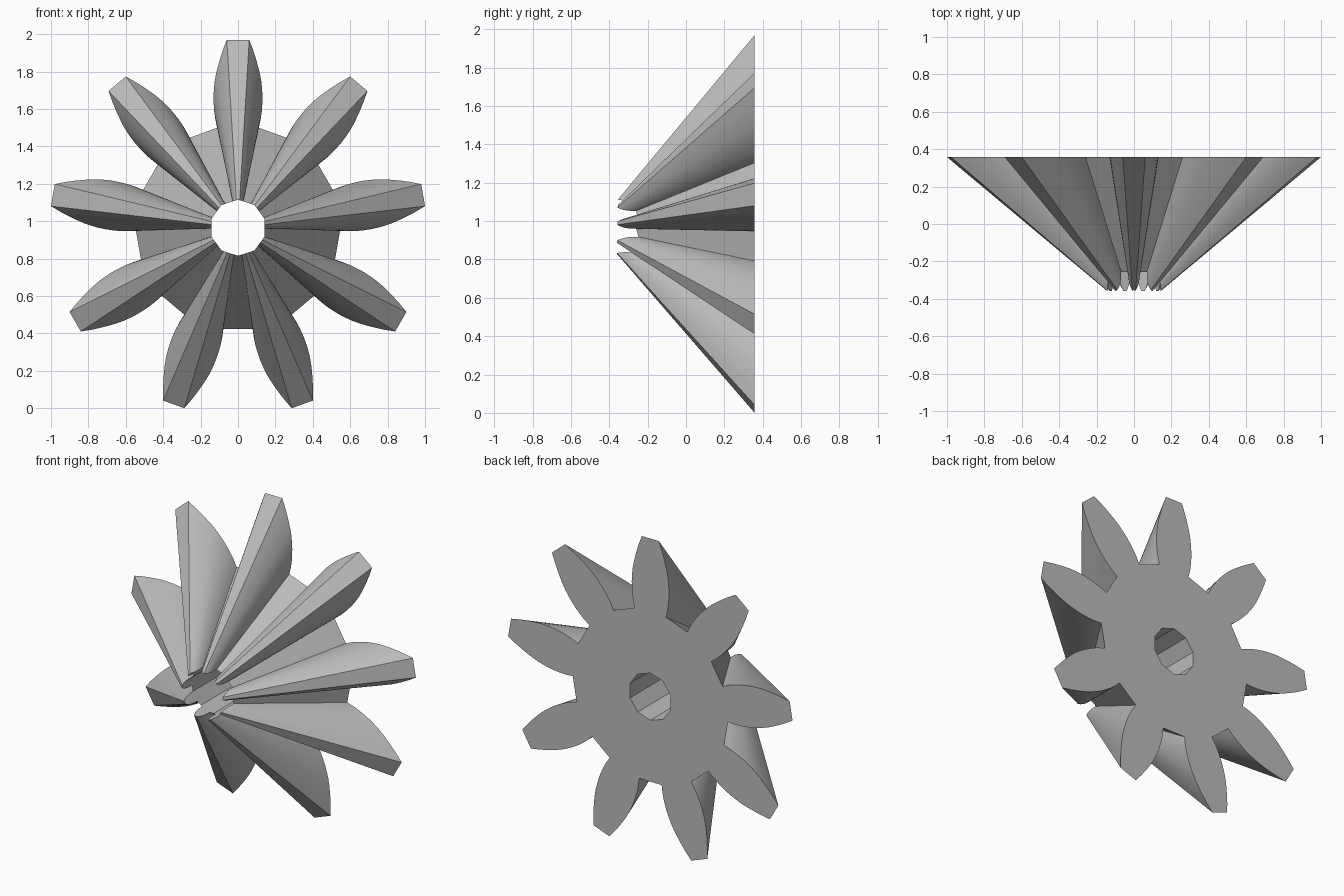
import bpy, bmesh
from math import sin, cos, pi, radians

cube = bpy.data.objects.get("Cube")
if cube:
    bpy.data.objects.remove(cube)

TEETH = 9
CENTRE_Z = 0.965
BACK_Y, APEX_Y = 0.358, -0.478
HOLE_RADIUS = 0.15
# Half of one tooth at the back face: (radius, half width), root to tip
FLANK = [(0.535, 0.110), (0.58, 0.121), (0.62, 0.127), (0.66, 0.130),
         (0.70, 0.131), (0.74, 0.129), (0.78, 0.125), (0.82, 0.118),
         (0.86, 0.108), (0.90, 0.097), (0.95, 0.081), (1.005, 0.060)]

steel = bpy.data.materials.new("steel grey")
steel.use_nodes = True
colour = (0.5, 0.5, 0.5, 1)
steel.diffuse_color = colour
steel.node_tree.nodes["Principled BSDF"].inputs["Base Color"].default_value = colour


def loft(name, rings):
    """Solid skinned through rings of points, capped at both ends."""
    bm = bmesh.new()
    first, last = [[bm.verts.new(p) for p in ring] for ring in rings]
    n = len(first)
    for i in range(n):
        j = (i + 1) % n
        bm.faces.new((first[i], first[j], last[j], last[i]))
    bm.faces.new(first)
    bm.faces.new(last)
    bmesh.ops.recalc_face_normals(bm, faces=bm.faces)
    mesh = bpy.data.meshes.new(name)
    bm.to_mesh(mesh)
    bm.free()
    obj = bpy.data.objects.new(name, mesh)
    bpy.context.collection.objects.link(obj)
    mesh.materials.append(steel)
    return obj


# Toothed outline, one mirrored flank pair per tooth
tooth = [(r, -w) for r, w in FLANK] + [(r, w) for r, w in reversed(FLANK)]
outline = []
for k in range(TEETH):
    a = pi / 2 + 2 * pi * k / TEETH
    outline += [(r * cos(a) - w * sin(a), r * sin(a) + w * cos(a)) for r, w in tooth]


def section(scale):
    y = APEX_Y + (BACK_Y - APEX_Y) * scale
    return [(x * scale, y, CENTRE_Z + z * scale) for x, z in outline]


# Gear body tapering towards the cone apex
gear = loft("bevel_gear", [section(1), section(0.1)])

# Ten-sided shaft hole
angles = [pi / 2 + 2 * pi * i / 10 for i in range(10)]
hole = loft("shaft_hole_cutter",
            [[(HOLE_RADIUS * cos(a), y, CENTRE_Z + HOLE_RADIUS * sin(a)) for a in angles]
             for y in (-0.6, 0.6)])
hole.hide_render = True

cut = gear.modifiers.new("shaft_hole", 'BOOLEAN')
cut.operation = 'DIFFERENCE'
cut.solver = 'EXACT'
cut.object = hole
bpy.ops.object.select_all(action='DESELECT')
gear.select_set(True)
bpy.context.view_layer.objects.active = gear
bpy.ops.object.modifier_apply(modifier=cut.name)
bpy.data.objects.remove(hole)

# Smooth flanks with crisp edges
bpy.ops.object.shade_smooth_by_angle(angle=radians(30))
